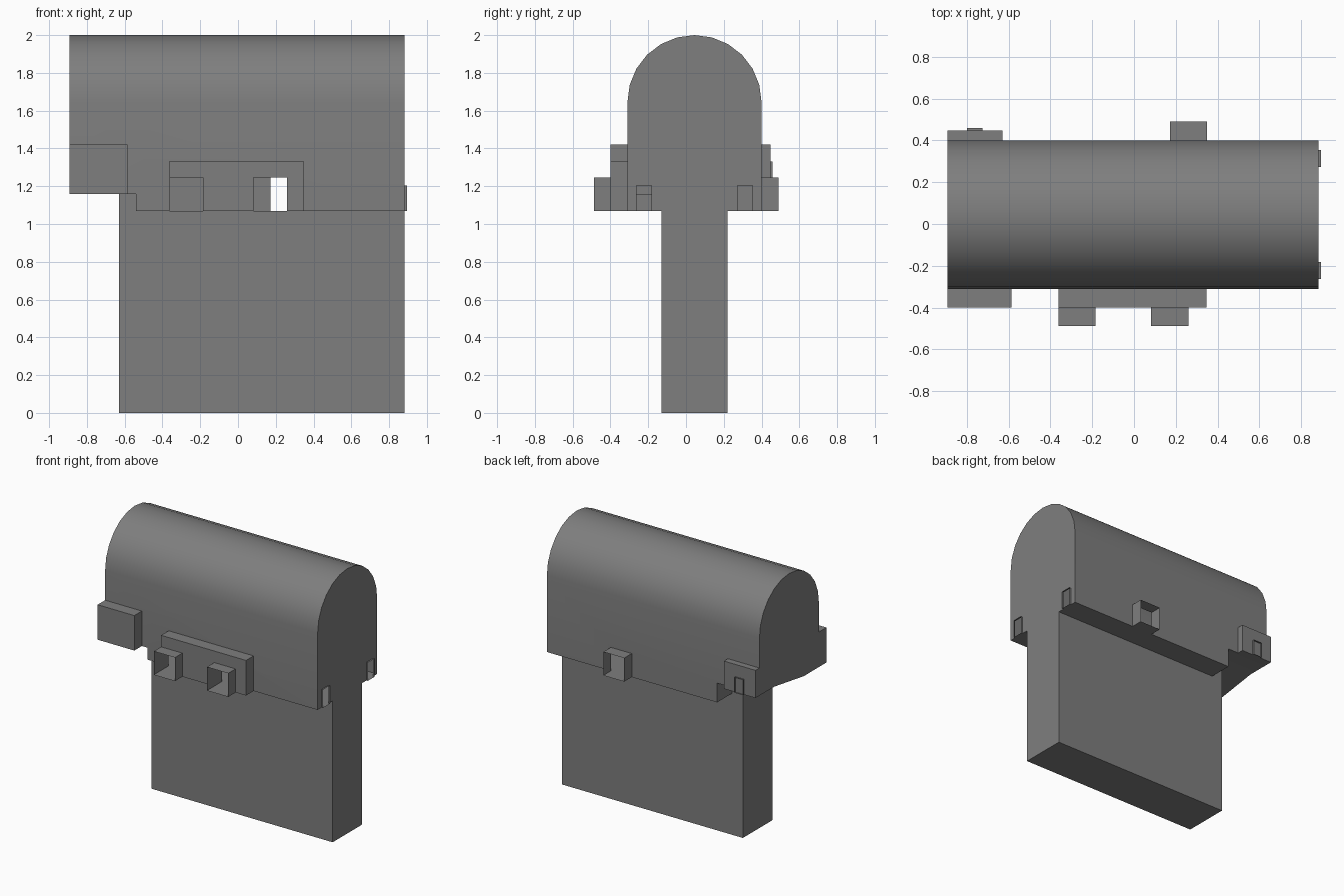
import bpy, bmesh
from math import cos, sin, pi, radians

if "Cube" in bpy.data.objects:
    bpy.data.objects.remove(bpy.data.objects["Cube"])

X0, X1 = -0.893, 0.882         # hood ends
Y0, Y1 = -0.31, 0.40           # hood sides
LOW, HIGH = 1.158, 1.213       # raised floor at the left end: front and back heights
BOT, DOOR = 1.068, 1.246
XS = -0.54                     # where the floor steps up
SX, SY0, SY1 = -0.63, -0.13, 0.221    # stem edges
FRONT_DOORS = [(-0.362, -0.185), (0.082, 0.26)]
BACK_DOOR = (0.173, 0.348)
SMALL_DOOR = (-0.798, -0.725)
END_DOORS = [(-0.262, -0.182), (0.273, 0.353)]

dark_grey = bpy.data.materials.new("dark_grey")
dark_grey.diffuse_color = (0.21, 0.21, 0.21, 1)
dark_grey.use_nodes = True
dark_grey.node_tree.nodes["Principled BSDF"].inputs["Base Color"].default_value = dark_grey.diffuse_color


def build(name, faces, smooth=False):
    """Make an object from a list of planar polygons."""
    bm = bmesh.new()
    for f in faces:
        bm.faces.new([bm.verts.new(p) for p in f])
    bmesh.ops.remove_doubles(bm, verts=bm.verts, dist=0.0005)
    bmesh.ops.recalc_face_normals(bm, faces=bm.faces)
    me = bpy.data.meshes.new(name)
    bm.to_mesh(me)
    bm.free()
    me.materials.append(dark_grey)
    ob = bpy.data.objects.new(name, me)
    bpy.context.collection.objects.link(ob)
    if smooth:
        bpy.ops.object.select_all(action='DESELECT')
        ob.select_set(True)
        bpy.context.view_layer.objects.active = ob
        bpy.ops.object.shade_smooth_by_angle(angle=radians(30))
    return ob


def box(x0, x1, y0, y1, z0, z1, skip=()):
    """Faces of a box, leaving out the named sides."""
    sides = {
        '-x': [(x0, y0, z0), (x0, y1, z0), (x0, y1, z1), (x0, y0, z1)],
        '+x': [(x1, y0, z0), (x1, y1, z0), (x1, y1, z1), (x1, y0, z1)],
        '-y': [(x0, y0, z0), (x1, y0, z0), (x1, y0, z1), (x0, y0, z1)],
        '+y': [(x0, y1, z0), (x1, y1, z0), (x1, y1, z1), (x0, y1, z1)],
        '-z': [(x0, y0, z0), (x1, y0, z0), (x1, y1, z0), (x0, y1, z0)],
        '+z': [(x0, y0, z1), (x1, y0, z1), (x1, y1, z1), (x0, y1, z1)],
    }
    return [f for k, f in sides.items() if k not in skip]


def notch(a, b, z, top):
    """Doorway outline cut into a bottom edge."""
    return [(a, z), (a, top), (b, top), (b, z)]


# Rounded hood: open shell with doorways in its walls
yc, r = (Y0 + Y1) / 2, (Y1 - Y0) / 2
zs = 2.0 - r
arch = [(yc + r * cos(pi * i / 12), zs + r * sin(pi * i / 12)) for i in range(13)]
faces = [[(X0, *a), (X1, *a), (X1, *b), (X0, *b)] for a, b in zip(arch, arch[1:])]
for y, step, doors in ((Y0, LOW, FRONT_DOORS), (Y1, HIGH, [BACK_DOOR])):
    wall = [(X0, step), (XS, step), (XS, BOT)]
    for a, b in doors:
        wall += notch(a, b, BOT, DOOR)
    wall += [(X1, BOT), (X1, zs), (X0, zs)]
    faces.append([(x, y, z) for x, z in wall])
end = [(Y0, BOT)]
for a, b in END_DOORS:
    end += notch(a, b, BOT, 1.205)
faces.append([(X1, y, z) for y, z in end + [(Y1, BOT)] + arch])

# Hood floor: flat on the right, raised with a slope across the stem on the left
rise = [(Y0, LOW), (SY0, LOW), (SY1, HIGH), (Y1, HIGH)]
faces.append([(X0, y, z) for y, z in rise + arch])
faces.append([(XS, y, z) for y, z in rise] + [(XS, Y1, BOT), (XS, Y0, BOT)])
faces += [[(X0, *a), (XS, *a), (XS, *b), (X0, *b)] for a, b in zip(rise, rise[1:])]
faces.append([(XS, Y0, BOT), (X1, Y0, BOT), (X1, Y1, BOT), (XS, Y1, BOT)])
build("rounded_hood", faces, smooth=True)

# Stem below the hood, reaching up to the raised floor
stem = [[(SX, y, 0), (X1, y, 0), (X1, y, BOT), (XS, y, BOT), (XS, y, top), (SX, y, top)]
        for y, top in ((SY0, LOW), (SY1, HIGH))]
stem.append([(SX, SY0, 0), (SX, SY1, 0), (SX, SY1, HIGH), (SX, SY0, LOW)])
stem += box(SX, X1, SY0, SY1, 0, BOT, ('-x', '-y', '+y', '+z'))
build("stem", stem)

# Front corner block
build("front_corner_block", box(X0, -0.586, -0.40, Y0, LOW, 1.422, ('+y',)))

# Front backing plate with two doorways
px0, px1, py, pz = FRONT_DOORS[0][0], 0.347, -0.40, 1.333
d1, d2 = FRONT_DOORS
face = [(px0, pz), (px0, DOOR), (d1[1], DOOR), (d1[1], BOT)]
face += notch(*d2, BOT, DOOR) + [(px1, BOT), (px1, pz)]
plate = [[(x, py, z) for x, z in face]]
plate += box(px0, px1, py, Y0, DOOR, pz, ('-y', '+y', '-z', '+x'))
plate += box(px0, px1, py, Y0, BOT, pz, ('-y', '+y', '-z', '+z', '-x'))
for a, b in ((d1[1], d2[0]), (d2[1], px1)):
    plate.append([(a, py, BOT), (b, py, BOT), (b, Y0, BOT), (a, Y0, BOT)])
build("front_plate", plate)

# Open porches on the front and back
for i, (a, b) in enumerate(FRONT_DOORS):
    build(f"front_porch_{i + 1}", box(a, b, -0.488, Y0, BOT, DOOR, ('-y', '+y')))
build("back_porch", box(*BACK_DOOR, Y1, 0.49, BOT, DOOR, ('-y', '+y')))

# Back corner block with a small shallow door frame
by = 0.447
build("back_corner_block", box(X0, -0.63, Y1, by, HIGH, 1.422, ('-y',)))
build("back_door_frame", box(*SMALL_DOOR, by, 0.459, HIGH, 1.33, ('-y', '+y')))

# Shallow door frames on the right end
for i, (a, b) in enumerate(END_DOORS):
    build(f"end_door_frame_{i + 1}", box(X1, 0.894, a, b, BOT, 1.205, ('-x', '+x')))
